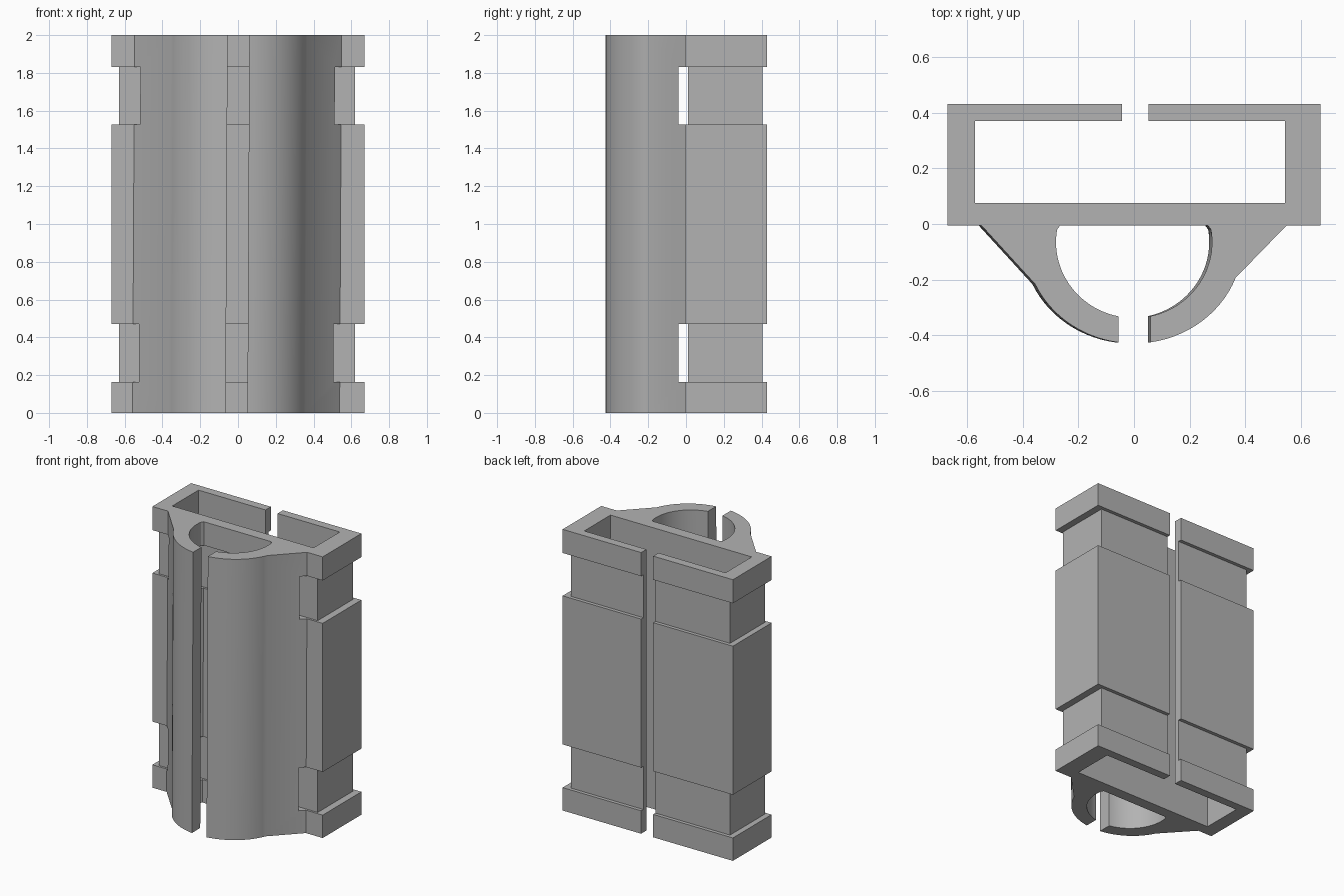
import bpy, bmesh, math

if "Cube" in bpy.data.objects:
    bpy.data.objects.remove(bpy.data.objects["Cube"], do_unlink=True)

HEIGHT = 2.0
FRONT = -0.005      # front face of the box section
LEAN = 0.01         # slight sideways lean of the clip toward the bottom

grey = bpy.data.materials.new("plain_grey")
grey.use_nodes = True
grey.diffuse_color = (0.45, 0.45, 0.45, 1)
grey.node_tree.nodes["Principled BSDF"].inputs["Base Color"].default_value = (0.45, 0.45, 0.45, 1)


def finish(name, bm):
    bmesh.ops.recalc_face_normals(bm, faces=bm.faces[:])
    mesh = bpy.data.meshes.new(name)
    bm.to_mesh(mesh)
    bm.free()
    mesh.materials.append(grey)
    obj = bpy.data.objects.new(name, mesh)
    bpy.context.collection.objects.link(obj)
    return obj


def extrude_up(bm, faces, height):
    result = bmesh.ops.extrude_face_region(bm, geom=faces)
    top = [v for v in result["geom"] if isinstance(v, bmesh.types.BMVert)]
    bmesh.ops.translate(bm, verts=top, vec=(0, 0, height))


def arc(rx, ry, x_start, x_end, below, steps):
    """Points on the lower clip ellipse; 'below' picks the half under its centre."""
    cy = -0.065
    a = math.acos(x_start / rx) * (-1 if below[0] else 1)
    b = math.acos(x_end / rx) * (-1 if below[1] else 1)
    return [(rx * math.cos(a + (b - a) * i / steps),
             cy + ry * math.sin(a + (b - a) * i / steps)) for i in range(steps + 1)]


# Clip jaws: outer curve and bore, split by the front slit
right_outer = arc(0.39, 0.364, 0.06, 0.365, (True, True), 14)
left_outer = [(-x, y) for x, y in arc(0.39, 0.364, 0.055, 0.355, (True, True), 14)]
bore_right = arc(0.28, 0.272, 0.06, 0.273, (True, False), 28)
bore_left = [(-x, y) for x, y in arc(0.28, 0.272, 0.055, 0.273, (True, False), 28)]

# One closed outline: box with rear slot, then clip with front slit
outline = [(0.052, 0.43), (0.052, 0.37), (0.542, 0.37), (0.542, 0.075),
           (-0.57, 0.075), (-0.57, 0.37), (-0.043, 0.37), (-0.043, 0.43),
           (-0.67, 0.43), (-0.67, FRONT), (-0.548, FRONT)]
outline += left_outer[::-1] + bore_left[:-1] + [(-0.265, FRONT)]
outline += [(0.265, FRONT)] + bore_right[:-1][::-1] + right_outer
outline += [(0.548, FRONT), (0.67, FRONT), (0.67, 0.43)]

bm = bmesh.new()
face = bm.faces.new([bm.verts.new((x, y, 0)) for x, y in outline])
extrude_up(bm, [face], HEIGHT)
for v in bm.verts:
    if v.co.y < 0 and abs(v.co.x) < 0.6:
        v.co.x -= LEAN * (1 - v.co.z / HEIGHT)
body = finish("clip_housing", bm)

# Strap grooves running all round the box, through the clip webs
outer = [(-0.9, -0.04), (0.9, -0.04), (0.9, 0.6), (-0.9, 0.6)]
inner = [(-0.63, 0.01), (0.62, 0.01), (0.62, 0.405), (-0.63, 0.405)]
for label, low, high in (("lower", 0.163, 0.47), ("upper", 1.527, 1.832)):
    bm = bmesh.new()
    o = [bm.verts.new((x, y, low)) for x, y in outer]
    n = [bm.verts.new((x, y, low)) for x, y in inner]
    ring = [bm.faces.new((o[i], o[(i + 1) % 4], n[(i + 1) % 4], n[i])) for i in range(4)]
    extrude_up(bm, ring, high - low)
    cutter = finish(label + "_groove_cutter", bm)
    cutter.hide_render = True
    cutter.hide_viewport = True
    cut = body.modifiers.new(label + "_groove", "BOOLEAN")
    cut.operation = "DIFFERENCE"
    cut.solver = "EXACT"
    cut.object = cutter

# Apply the grooves and smooth only the curved walls
bpy.context.view_layer.update()
graph = bpy.context.evaluated_depsgraph_get()
cut_mesh = bpy.data.meshes.new_from_object(body.evaluated_get(graph))
body.modifiers.clear()
body.data = cut_mesh
for helper in [ob for ob in bpy.data.objects if ob.name.endswith("_groove_cutter")]:
    bpy.data.objects.remove(helper, do_unlink=True)
bpy.ops.object.select_all(action="DESELECT")
body.select_set(True)
bpy.context.view_layer.objects.active = body
bpy.ops.object.shade_smooth_by_angle(angle=math.radians(20))
